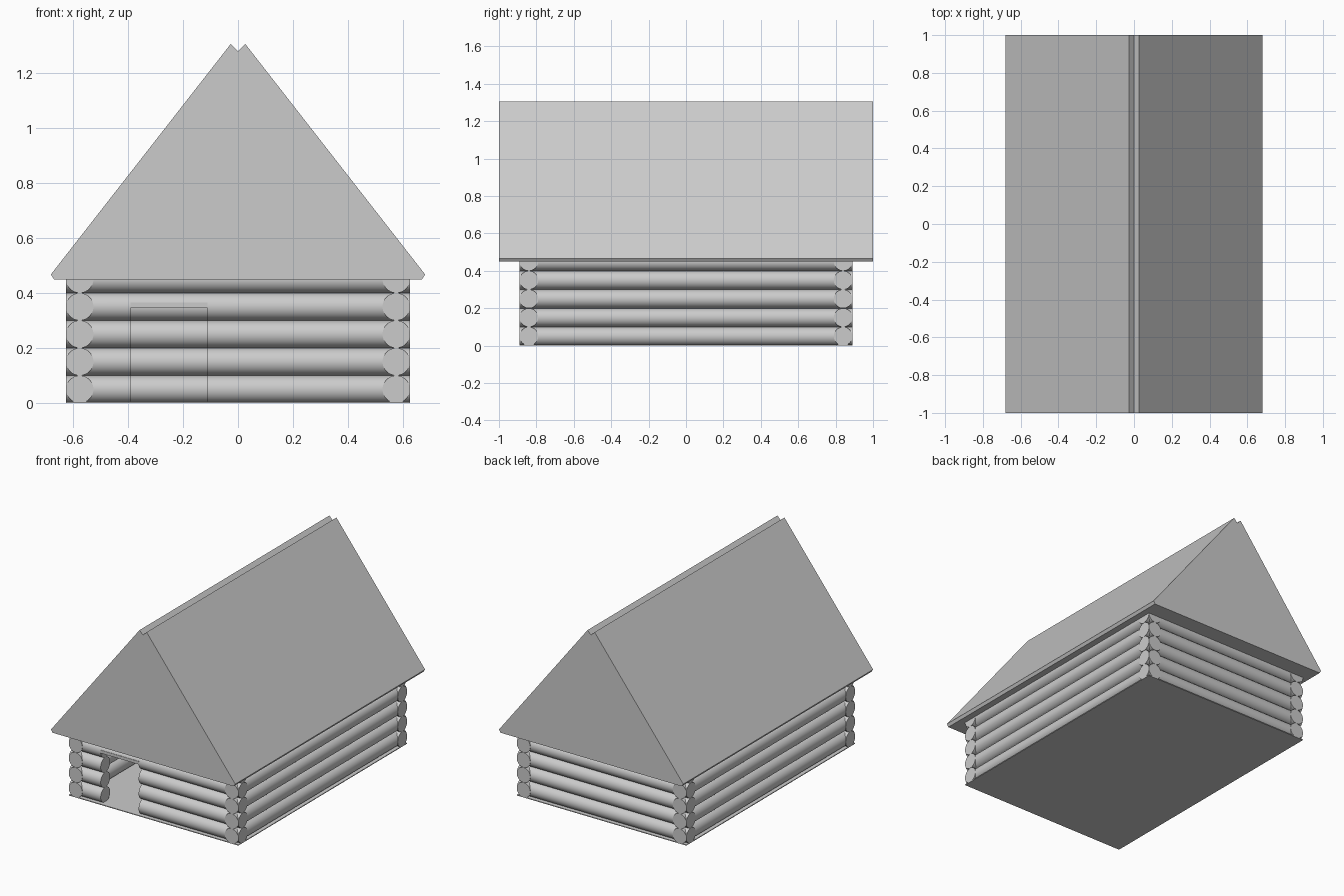
import bpy, bmesh
from math import pi
from mathutils import Matrix, Vector

if "Cube" in bpy.data.objects:
    bpy.data.objects.remove(bpy.data.objects["Cube"])

R = 0.05                 # log radius
HX, HY = 0.625, 0.89     # outer half-size of the walls
DOOR = (-0.39, -0.11)    # door opening in x
DOOR_TOP = 0.365


def finish(name, bm):
    bmesh.ops.recalc_face_normals(bm, faces=bm.faces)
    me = bpy.data.meshes.new(name)
    bm.to_mesh(me)
    bm.free()
    ob = bpy.data.objects.new(name, me)
    bpy.context.collection.objects.link(ob)
    return ob


def log(name, axis, a, b, offset, z):
    """Capped round log running from a to b along axis x or y."""
    bm = bmesh.new()
    mid = (a + b) / 2
    if axis == 'x':
        m = Matrix.Translation((mid, offset, z)) @ Matrix.Rotation(pi / 2, 4, 'Y')
    else:
        m = Matrix.Translation((offset, mid, z)) @ Matrix.Rotation(pi / 2, 4, 'X')
    bmesh.ops.create_cone(bm, cap_ends=True, segments=32, radius1=R, radius2=R,
                          depth=b - a, matrix=m)
    ob = finish(name, bm)
    for p in ob.data.polygons:
        p.use_smooth = len(p.vertices) == 4
    for e in ob.data.edges:   # keep the cut ends crisp
        v1, v2 = (ob.data.vertices[i].co for i in e.vertices)
        k = 0 if axis == 'x' else 1
        e.use_edge_sharp = abs(v1[k] - v2[k]) < 1e-5
    return ob


def box(name, lo, hi):
    bm = bmesh.new()
    lo, hi = Vector(lo), Vector(hi)
    m = Matrix.Translation((lo + hi) / 2) @ Matrix.Diagonal((*(hi - lo), 1))
    bmesh.ops.create_cube(bm, size=1, matrix=m)
    return finish(name, bm)


# Door cutter, only needed for the log above the opening
cutter = box("door_cutter", (DOOR[0], -1.0, -0.1), (DOOR[1], -0.7, DOOR_TOP))
cutter.hide_render = True
cutter.hide_viewport = True
cutter.display_type = 'WIRE'

# Log walls
for i in range(5):
    z = R + i * 2 * R
    for side, s in (("left", -1), ("right", 1)):
        log(f"{side}_wall_log_{i}", 'y', -HY, HY, s * (HX - R), z)
    log(f"back_wall_log_{i}", 'x', -HX, HX, HY - R, z)
    if z + R < DOOR_TOP:
        log(f"front_wall_log_left_{i}", 'x', -HX, DOOR[0], R - HY, z)
        log(f"front_wall_log_right_{i}", 'x', DOOR[1], HX, R - HY, z)
    else:
        ob = log(f"front_wall_log_{i}", 'x', -HX, HX, R - HY, z)
        if z - R < DOOR_TOP:
            mod = ob.modifiers.new("door_cut", 'BOOLEAN')
            mod.operation = 'DIFFERENCE'
            mod.solver = 'EXACT'
            mod.object = cutter

# Door lintel board and floor
box("door_lintel", (DOOR[0], -HY, 0.345), (DOOR[1], -HY + 2 * R, DOOR_TOP))
box("floor", (-HX, -HY, 0), (HX, HY, 0.005))

# Roof: gable outline with square-cut eaves and a notched ridge
half = [(0.668, 0.449), (0.68, 0.467), (0.026, 1.305)]
outline = half + [(0, 1.278)] + [(-x, z) for x, z in reversed(half)]
bm = bmesh.new()
face = bm.faces.new([bm.verts.new((x, -1, z)) for x, z in outline])
ext = bmesh.ops.extrude_face_region(bm, geom=[face], use_keep_orig=True)
bmesh.ops.translate(bm, vec=(0, 2, 0),
                    verts=[g for g in ext["geom"] if isinstance(g, bmesh.types.BMVert)])
finish("roof", bm)
